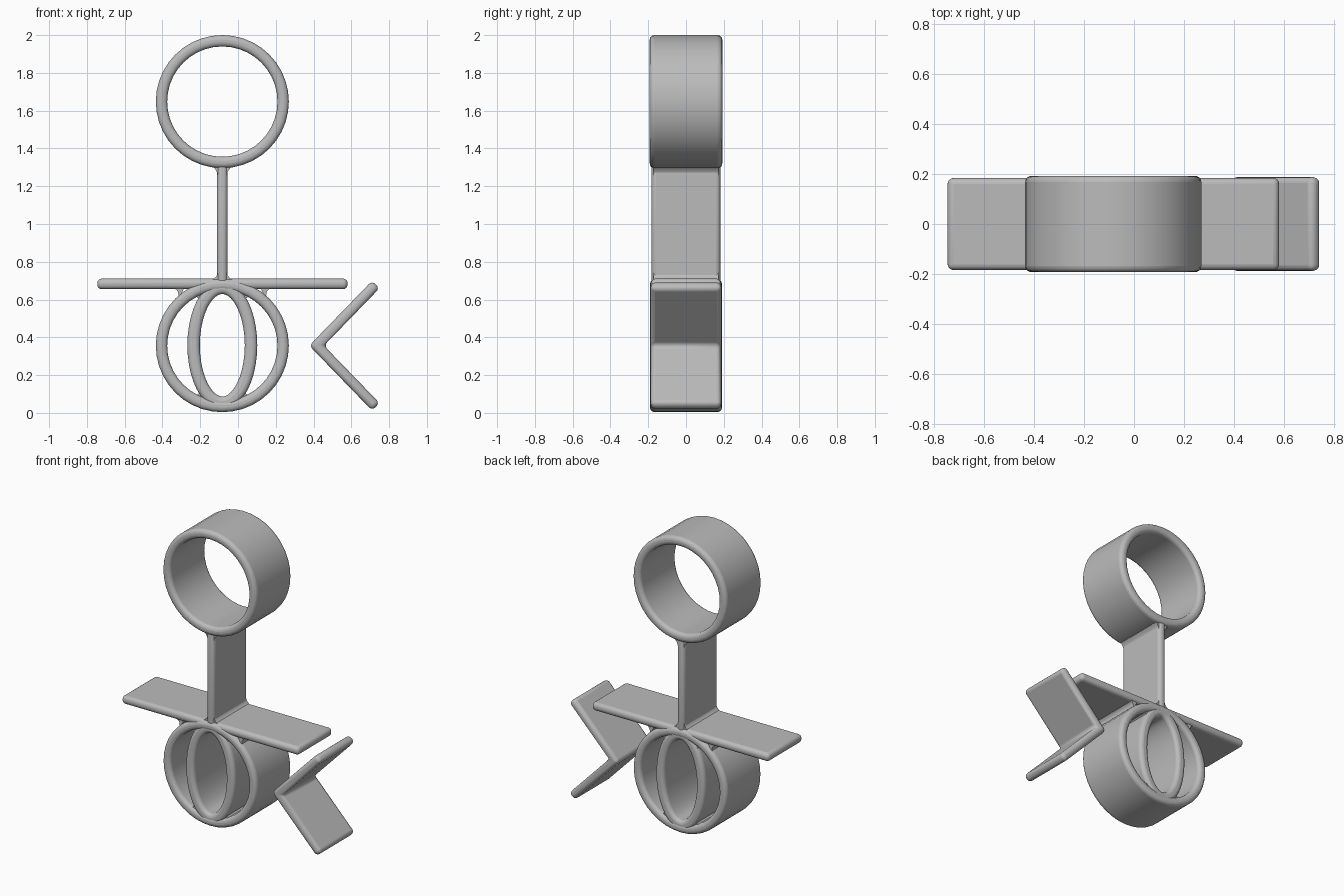
import bpy, bmesh, math
from mathutils import Vector

cube = bpy.data.objects.get("Cube")
if cube:
    bpy.data.objects.remove(cube)

grey = bpy.data.materials.new("plain_grey")
grey.use_nodes = True
grey.diffuse_color = (0.5, 0.5, 0.5, 1)
grey.node_tree.nodes["Principled BSDF"].inputs["Base Color"].default_value = (0.5, 0.5, 0.5, 1)

CX = -0.083          # shared axis of rings and stem
RING_Z, BODY_Z = 1.648, 0.356


def finish(name, bm, bevel):
    bmesh.ops.recalc_face_normals(bm, faces=bm.faces)
    mesh = bpy.data.meshes.new(name)
    bm.to_mesh(mesh)
    bm.free()
    mesh.materials.append(grey)
    obj = bpy.data.objects.new(name, mesh)
    bpy.context.collection.objects.link(obj)
    if bevel:
        mod = obj.modifiers.new("rounded_edges", 'BEVEL')
        mod.width = bevel
        mod.segments = 4
        mod.limit_method = 'ANGLE'
        mod.angle_limit = math.radians(40)
    bpy.ops.object.select_all(action='DESELECT')
    obj.select_set(True)
    bpy.context.view_layer.objects.active = obj
    bpy.ops.object.shade_smooth_by_angle(angle=math.radians(40))
    return obj


def band(name, path, thick, depth, closed=False, bevel=0.024):
    """Sweep a flat strip, wide in y, along a path in the xz plane."""
    pts = [Vector(p) for p in path]
    n = len(pts)
    bm = bmesh.new()
    sections = []
    for i, p in enumerate(pts):
        before = pts[i - 1] if closed or i else None
        after = pts[(i + 1) % n] if closed or i < n - 1 else None
        a = (p - before).normalized() if before else (after - p).normalized()
        b = (after - p).normalized() if after else a
        t = (a + b).normalized()
        off = Vector((-t.y, t.x)) * (thick / 2 / t.dot(a))
        sections.append([bm.verts.new((q.x, y, q.y)) for q, y in (
            (p + off, -depth), (p + off, depth), (p - off, depth), (p - off, -depth))])
    for i in range(n if closed else n - 1):
        s, e = sections[i], sections[(i + 1) % n]
        for k in range(4):
            m = (k + 1) % 4
            bm.faces.new((s[k], s[m], e[m], e[k]))
    if not closed:
        bm.faces.new(sections[0])
        bm.faces.new(sections[-1])
    return finish(name, bm, bevel)


def oval(z, rx, rz, n=40):
    return [(CX + rx * math.cos(2 * math.pi * i / n),
             z + rz * math.sin(2 * math.pi * i / n)) for i in range(n)]


def fillet(name, corner, end_a, end_b, depth=0.172):
    """Concave web filling the corner between two walls."""
    c, a, b = Vector(corner), Vector(end_a), Vector(end_b)
    outline = [c]
    for i in range(9):
        t = i / 8
        outline.append(a * (1 - t) ** 2 + c * 2 * t * (1 - t) + b * t * t)
    bm = bmesh.new()
    face = bm.faces.new([bm.verts.new((p.x, -depth, p.y)) for p in outline])
    new = bmesh.ops.extrude_face_region(bm, geom=[face])["geom"]
    bmesh.ops.translate(bm, vec=(0, 2 * depth, 0),
                        verts=[v for v in new if isinstance(v, bmesh.types.BMVert)])
    return finish(name, bm, 0)


# Rings and the oval rib inside the lower one
band("top_ring", oval(RING_Z, 0.322, 0.322), 0.06, 0.192, True)
band("lower_ring", oval(BODY_Z, 0.322, 0.322), 0.06, 0.19, True)
band("inner_oval_rib", oval(BODY_Z + 0.002, 0.152, 0.305), 0.066, 0.187, True)

# Stem, crossbar and separate chevron
band("stem", [(CX, 0.67), (CX, 1.33)], 0.056, 0.182)
band("crossbar", [(-0.745, 0.683), (0.58, 0.683)], 0.056, 0.184)
band("chevron", [(0.73, 0.68), (0.416, 0.356), (0.73, 0.032)], 0.056, 0.187)

# Webs blending the joints, on both sides of the axis
for side, s in (("right", -1), ("left", 1)):
    def at(dx, z):
        return (CX + s * dx, z)
    fillet(side + "_stem_top_web", at(0.02, 1.315), at(0.02, 1.23), at(0.11, 1.325))
    fillet(side + "_stem_base_web", at(0.02, 0.70), at(0.02, 0.77), at(0.085, 0.70))
    fillet(side + "_crossbar_web", at(0.20, 0.665), at(0.29, 0.665), at(0.25, 0.565))
    fillet(side + "_rib_top_web", at(0.11, 0.64), at(0.20, 0.60), at(0.12, 0.57))
    fillet(side + "_rib_foot_web", at(0.11, 0.07), at(0.19, 0.105), at(0.12, 0.14))
